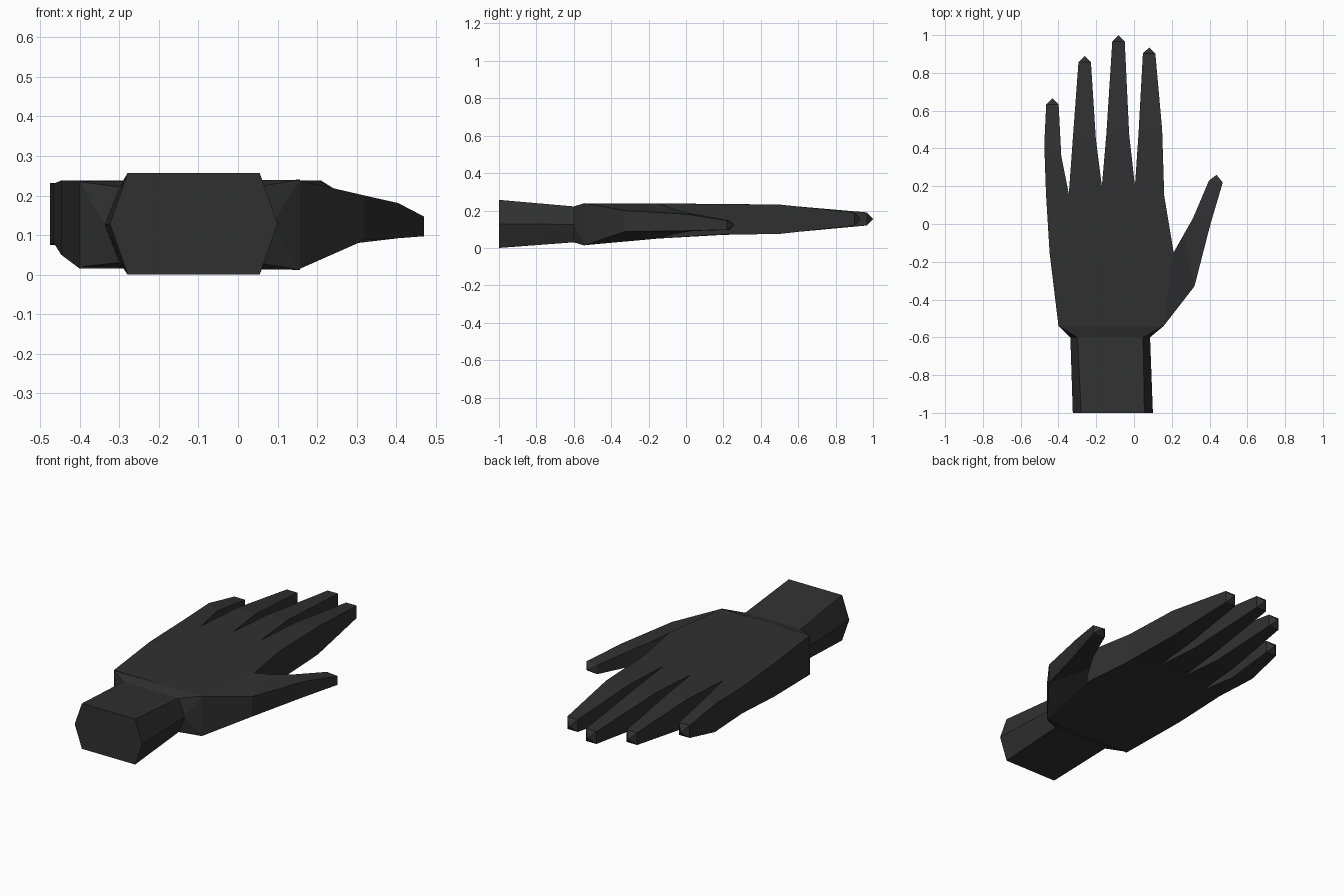
import bpy, bmesh

cube = bpy.data.objects.get("Cube")
if cube:
    bpy.data.objects.remove(cube, do_unlink=True)

mat = bpy.data.materials.new("charcoal")
mat.use_nodes = True
colour = (0.03, 0.03, 0.03, 1)
mat.diffuse_color = colour
mat.node_tree.nodes["Principled BSDF"].inputs["Base Color"].default_value = colour


def finish(name, bm):
    bmesh.ops.recalc_face_normals(bm, faces=bm.faces)
    mesh = bpy.data.meshes.new(name)
    bm.to_mesh(mesh)
    bm.free()
    mesh.materials.append(mat)
    bpy.context.collection.objects.link(bpy.data.objects.new(name, mesh))


def hull(name, points):
    bm = bmesh.new()
    verts = [bm.verts.new(p) for p in points]
    bmesh.ops.convex_hull(bm, input=verts)
    finish(name, bm)


def slab(name, strips):
    """Skin rows of (x, y, bottom, top) as an upper and lower sheet, then wall the rim."""
    bm = bmesh.new()
    pairs = {}

    def pair(p):
        x, y, low, high = p
        if (x, y) not in pairs:
            top = bm.verts.new((x, y, high))
            pairs[x, y] = (top, top if low == high else bm.verts.new((x, y, low)))
        return pairs[x, y]

    rim = {}
    for rows in strips:
        for near, far in zip(rows, rows[1:]):
            for i in range(len(near) - 1):
                cell = [near[i], near[i + 1]] + far[i:i + 2][::-1]
                corners = [pair(p) for p in cell]
                bm.faces.new([c[0] for c in corners])
                bm.faces.new([c[1] for c in reversed(corners)])
                for a, b in zip(corners, corners[1:] + corners[:1]):
                    key = frozenset((a[0], b[0]))
                    rim[key] = None if key in rim else (a, b)
    for edge in rim.values():
        if edge:
            (at, ab), (bt, bb) = edge
            bm.faces.new(list(dict.fromkeys([at, ab, bb, bt])))
    finish(name, bm)


# Hexagonal wrist
def hexagon(y, left, right, inset, low, high):
    mid = (low + high) / 2
    return [(left, y, mid), (left + inset, y, high), (right - inset, y, high),
            (right, y, mid), (right - inset, y, low), (left + inset, y, low)]


cuff = hexagon(-0.6, -0.337, 0.085, 0.037, 0.03, 0.222)
hull("wrist", hexagon(-1, -0.324, 0.1, 0.045, 0, 0.257) + cuff)

# Heel of the hand, flaring from the wrist to the palm
hull("palm_heel", cuff + [(-0.4, -0.54, 0.02), (-0.4, -0.54, 0.235),
                          (0.157, -0.54, 0.012), (0.157, -0.54, 0.24)])

# Palm rows, each split into four finger columns
heel = [(x, -0.54, 0.015, 0.238) for x in (-0.4, -0.26, -0.12, 0.02, 0.157)]
middle = [(x, -0.15, 0.05, 0.238) for x in (-0.447, -0.3, -0.14, 0.03, 0.21)]
webs = [(-0.466, 0.16, 0.08, 0.23), (-0.345, 0.16, 0.07, 0.235),
        (-0.17, 0.2, 0.07, 0.235), (0.005, 0.2, 0.07, 0.235),
        (0.16, 0.15, 0.07, 0.235)]
strips = [[heel, middle, webs]]

# Fingers: knuckle left and right, then tip centre and height
fingers = [((-0.475, 0.42), (-0.385, 0.36), -0.432, 0.665),
           ((-0.324, 0.45), (-0.202, 0.45), -0.261, 0.89),
           ((-0.146, 0.48), (-0.026, 0.48), -0.082, 1.0),
           ((0.024, 0.48), (0.149, 0.5), 0.08, 0.935)]
for i, (left, right, x, y) in enumerate(fingers):
    knuckle = [(*left, 0.075, 0.232), (*right, 0.075, 0.232)]
    tip = [(x + d, y - 0.033, 0.12, 0.19) for d in (-0.033, 0.033)]
    strips.append([webs[i:i + 2], knuckle, tip])
    strips.append([tip, [(x, y, 0.155, 0.155)]])

# Thumb, growing out of the side of the palm
thumb_tip = [(0.47, 0.22, 0.097, 0.147), (0.397, 0.23, 0.097, 0.147)]
strips.append([[heel[-1], middle[-1]],
               [(0.32, -0.33, 0.087, 0.2), (0.262, -0.058, 0.075, 0.205)],
               [(0.405, 0, 0.092, 0.181), (0.312, 0.03, 0.09, 0.185)],
               thumb_tip])
strips.append([thumb_tip, [(0.437, 0.26, 0.122, 0.122)]])


# Tip rows hold one point, so repeat it as a closing fan of two triangles
def close_tips(rows):
    last = rows[-1]
    if len(last) > 1:
        return rows
    a, b = rows[0]
    centre = tuple((p + q) / 2 for p, q in zip(a, b))
    return [[a, centre, b], last * 3]


def split(strips):
    """Separate the regular strips from the pointed tips."""
    return ([s for s in strips if len(s[-1]) > 1], [s for s in strips if len(s[-1]) == 1])


body, tips = split(strips)
slab("palm_and_fingers", body)

# Pointed fingertips
for (a, b), (point,) in tips:
    corners = [(x, y, z) for x, y, low, high in (a, b) for z in (low, high)]
    hull("fingertip", corners + [point[:3]])
